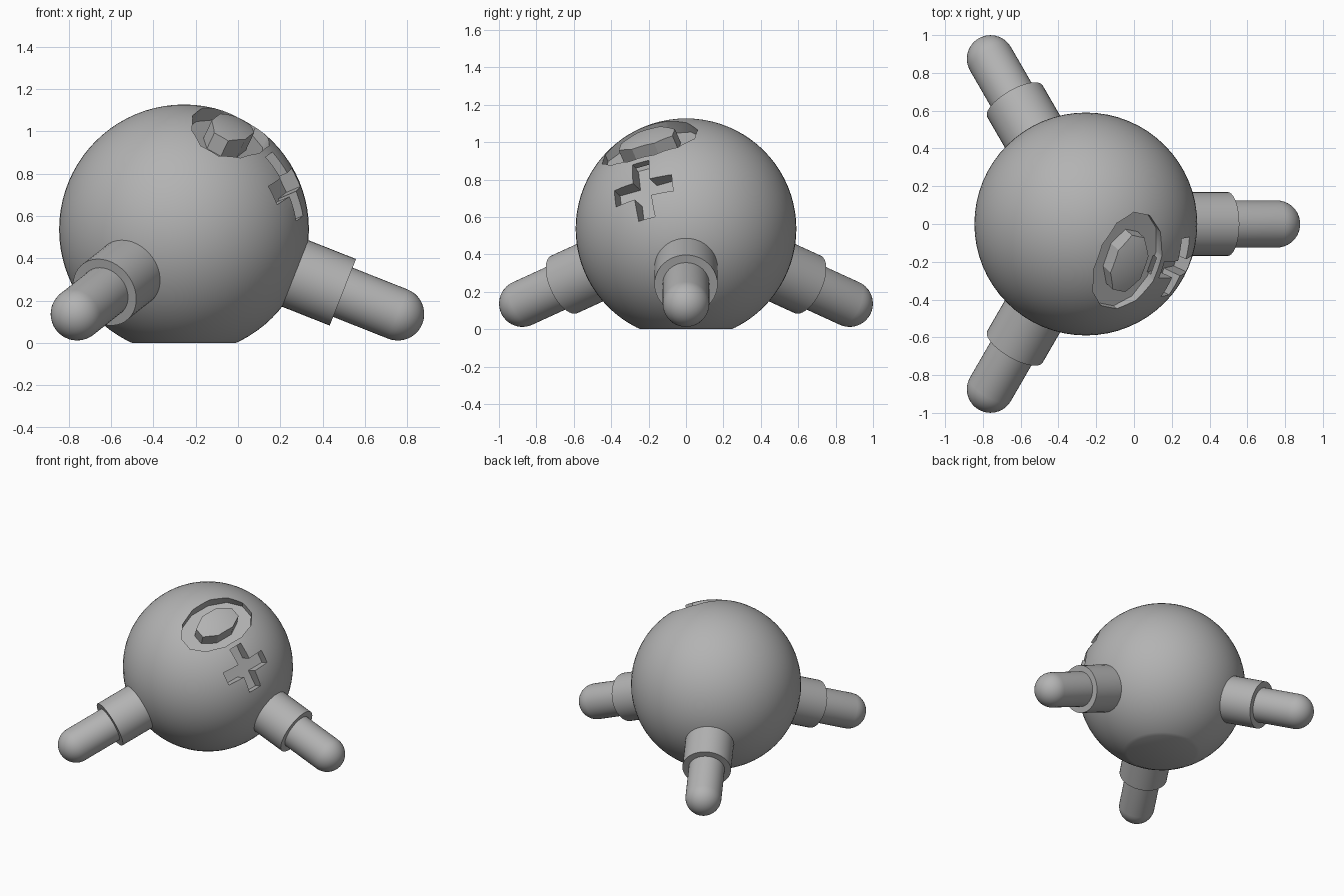
import bpy, bmesh, math
from mathutils import Vector, Matrix

if "Cube" in bpy.data.objects:
    bpy.data.objects.remove(bpy.data.objects["Cube"], do_unlink=True)

R = 0.59
CENTRE = Vector((-0.255, 0, 0.537))
UP = Vector((0.33, 0.92, 0.26))   # shared upright of the engraved marks

grey = bpy.data.materials.new("plain_grey")
grey.use_nodes = True
grey.diffuse_color = (0.45, 0.45, 0.45, 1)
grey.node_tree.nodes["Principled BSDF"].inputs["Base Color"].default_value = grey.diffuse_color


def make(name, bm):
    bmesh.ops.recalc_face_normals(bm, faces=bm.faces)
    mesh = bpy.data.meshes.new(name)
    bm.to_mesh(mesh)
    bm.free()
    mesh.materials.append(grey)
    obj = bpy.data.objects.new(name, mesh)
    bpy.context.collection.objects.link(obj)
    return obj


def smooth(obj):
    bpy.ops.object.select_all(action="DESELECT")
    obj.select_set(True)
    bpy.context.view_layer.objects.active = obj
    bpy.ops.object.shade_smooth_by_angle(angle=math.radians(30))


def lathe(name, profile, matrix, steps=40):
    """Spin (radius, height) points around z, then place with matrix."""
    bm = bmesh.new()
    verts = [bm.verts.new((r, 0, z)) for r, z in profile]
    edges = [bm.edges.new(pair) for pair in zip(verts, verts[1:])]
    bmesh.ops.spin(bm, geom=verts + edges, cent=(0, 0, 0), axis=(0, 0, 1),
                   angle=math.tau, steps=steps)
    bmesh.ops.remove_doubles(bm, verts=bm.verts, dist=1e-4)
    bm.transform(matrix)
    obj = make(name, bm)
    smooth(obj)
    return obj


def prism(name, outline, normal, low, high):
    """Extrude an outline outward along a radial direction of the body."""
    n = Vector(normal).normalized()
    side = UP.cross(n).normalized()
    up = n.cross(side)
    bm = bmesh.new()
    face = bm.faces.new([bm.verts.new(CENTRE + side * x + up * y + n * low)
                         for x, y in outline])
    grown = bmesh.ops.extrude_face_region(bm, geom=[face])["geom"]
    bmesh.ops.translate(bm, vec=n * (high - low),
                        verts=[v for v in grown if isinstance(v, bmesh.types.BMVert)])
    obj = make(name, bm)
    obj.hide_render = True
    return obj


def subtract(obj, cutter):
    mod = obj.modifiers.new("cut", "BOOLEAN")
    mod.operation = "DIFFERENCE"
    mod.solver = "EXACT"
    mod.object = cutter
    deps = bpy.context.evaluated_depsgraph_get()
    mesh = bpy.data.meshes.new_from_object(obj.evaluated_get(deps))
    obj.modifiers.clear()
    obj.data = mesh
    bpy.data.objects.remove(cutter, do_unlink=True)


def oval(a, b, count):
    turns = [math.tau * (i + 0.5) / count for i in range(count)]
    return [(a * math.cos(t), b * math.sin(t)) for t in turns]


# Round body with a flat base
bm = bmesh.new()
bmesh.ops.create_uvsphere(bm, u_segments=64, v_segments=40, radius=R)
bmesh.ops.translate(bm, verts=bm.verts, vec=CENTRE)
cut = bmesh.ops.bisect_plane(bm, geom=bm.verts[:] + bm.edges[:] + bm.faces[:],
                             plane_co=(0, 0, 0), plane_no=(0, 0, -1), clear_outer=True)
rim = [e for e in cut["geom_cut"] if isinstance(e, bmesh.types.BMEdge)]
bmesh.ops.contextual_create(bm, geom=rim)
body = make("body", bm)

# Oval ring recess with a central island
ring_dir = (0.40, -0.37, 0.84)
ring = prism("ring_cutter", oval(0.19, 0.28, 12), ring_dir, 0.48, 0.75)
subtract(ring, prism("island_cutter", oval(0.1, 0.17, 8), ring_dir, 0.4, 0.85))
subtract(body, ring)

# Cross-shaped recess
w, l = 0.048, 0.168
cross = []
for k in range(4):
    c, s = round(math.cos(k * math.pi / 2)), round(math.sin(k * math.pi / 2))
    cross += [(c * x - s * y, s * x + c * y) for x, y in ((l, -w), (l, w), (w, w))]
subtract(body, prism("cross_cutter", cross, (0.84, -0.40, 0.36), 0.485, 0.75))
smooth(body)

# Three sloping legs, each a sleeve with a round-ended rod
tilt = math.radians(90 + 21.6)
rod_r, sleeve_r, tip = 0.125, 0.169, 1.086
dome = [(rod_r * math.cos(a), tip + rod_r * math.sin(a))
        for a in (math.pi / 2 * i / 10 for i in range(11))]
for label, turn in (("left", 0), ("back_right", 120), ("front_right", 240)):
    m = (Matrix.Translation(CENTRE) @ Matrix.Rotation(math.radians(turn), 4, "Z")
         @ Matrix.Rotation(tilt, 4, "Y"))
    lathe(label + "_leg_sleeve",
          [(0, 0.5), (sleeve_r, 0.5), (sleeve_r, 0.807), (0, 0.807)], m)
    lathe(label + "_leg_rod", [(0, 0.7), (rod_r, 0.7)] + dome, m)
